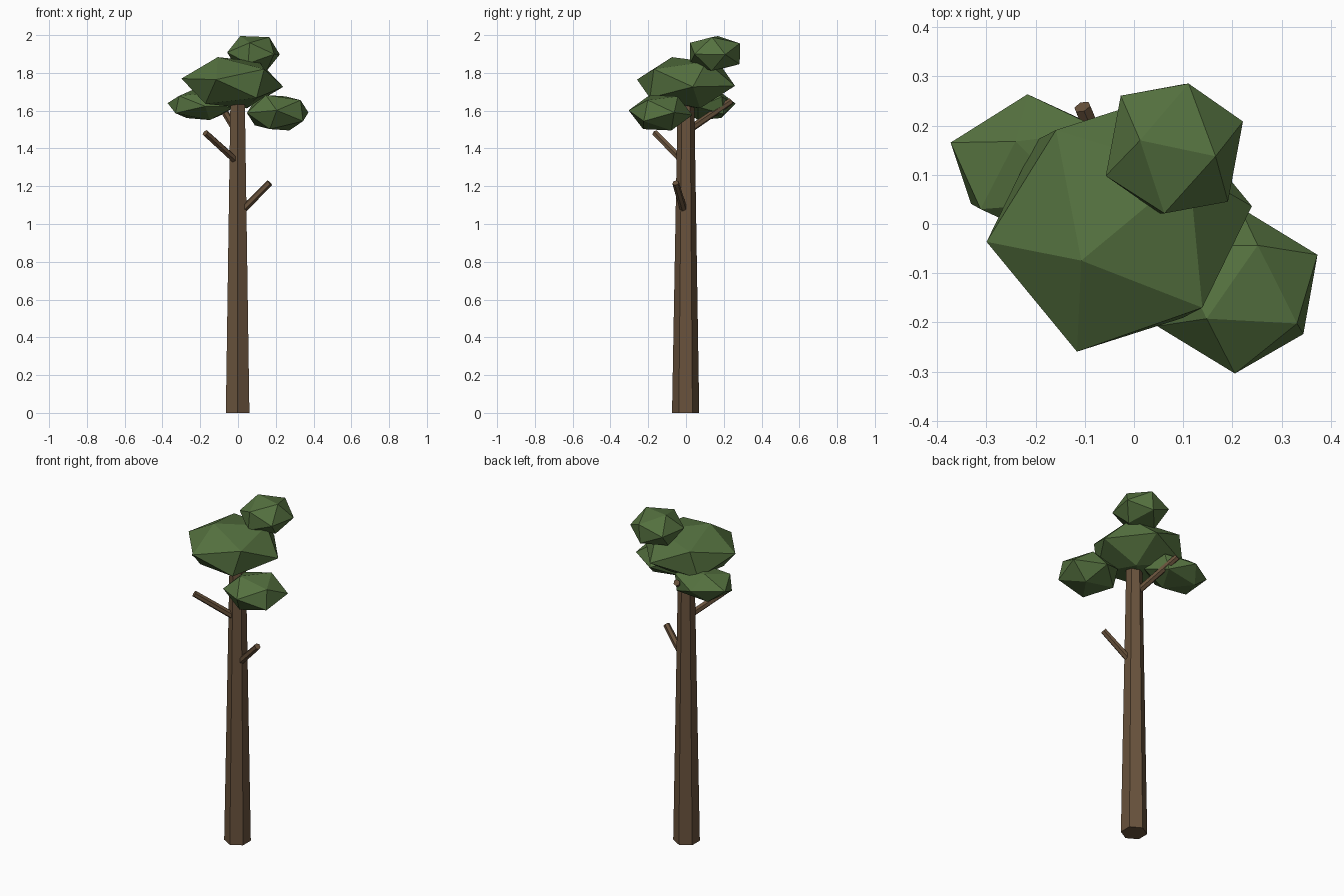
import bpy, bmesh, math
from mathutils import Vector, Matrix

if "Cube" in bpy.data.objects:
    bpy.data.objects.remove(bpy.data.objects["Cube"])


def material(name, rgb):
    m = bpy.data.materials.new(name)
    m.diffuse_color = (*rgb, 1)
    m.use_nodes = True
    m.node_tree.nodes["Principled BSDF"].inputs["Base Color"].default_value = m.diffuse_color
    return m


BARK = material("bark", (0.14, 0.085, 0.045))
LEAF = material("leaf", (0.09, 0.165, 0.05))


def finish(name, bm, mat):
    mesh = bpy.data.meshes.new(name)
    bm.to_mesh(mesh)
    bm.free()
    mesh.materials.append(mat)
    obj = bpy.data.objects.new(name, mesh)
    bpy.context.collection.objects.link(obj)


def limb(name, start, end, r1, r2, sides, turn=0):
    """Tapered prism running from start to end."""
    a, b = Vector(start), Vector(end)
    rot = (b - a).to_track_quat('Z', 'Y').to_matrix().to_4x4()
    bm = bmesh.new()
    bmesh.ops.create_cone(bm, cap_ends=True, segments=sides, radius1=r1, radius2=r2,
                          depth=(b - a).length,
                          matrix=Matrix.Translation((a + b) / 2) @ rot @ Matrix.Rotation(turn, 4, 'Z'))
    finish(name, bm, BARK)


def clump(name, centre, radii, tip, side):
    """Flattened icosahedron with one corner along tip and a neighbouring one towards side."""
    z = Vector(tip).normalized()
    s = Vector(side)
    x = (s - z * s.dot(z)).normalized()
    y = z.cross(x)
    phi = math.atan(2)
    bm = bmesh.new()
    ring = [(0, 0, 1)] + [(math.sin(phi) * math.cos(t), math.sin(phi) * math.sin(t), math.cos(phi))
                          for t in (i * math.tau / 5 for i in range(5))]
    for p in ring:
        d = x * p[0] + y * p[1] + z * p[2]
        for sign in (1, -1):
            bm.verts.new([c + sign * r * k for c, r, k in zip(centre, radii, d)])
    bmesh.ops.convex_hull(bm, input=bm.verts)
    finish(name, bm, LEAF)


# Trunk
limb("trunk", (-0.002, -0.002, 0), (-0.002, 0, 1.72), 0.072, 0.043, 6)

# Bare branches
limb("branch_low", (0.01, -0.008, 1.06), (0.168, -0.055, 1.218), 0.02, 0.018, 6)
limb("branch_middle", (0, -0.01, 1.325), (-0.173, -0.163, 1.482), 0.02, 0.018, 6)
limb("branch_high", (-0.01, 0.01, 1.495), (-0.105, 0.238, 1.65), 0.02, 0.018, 6)

# Foliage clumps
clump("foliage_main", (-0.03, 0, 1.748), (0.275, 0.275, 0.147), (-.28, -.27, .92), (-.29, -.95, 0))
clump("foliage_top", (0.082, 0.153, 1.903), (0.149, 0.158, 0.105), (-.48, .11, .9), (-.11, -.93, .52))
clump("foliage_right", (0.21, -0.135, 1.589), (0.18, 0.17, 0.107), (.23, .54, .81), (.02, .95, -.14))
clump("foliage_left", (-0.195, 0.115, 1.63), (0.19, 0.15, 0.088), (-.24, .35, .9), (-.93, .33, .1))
